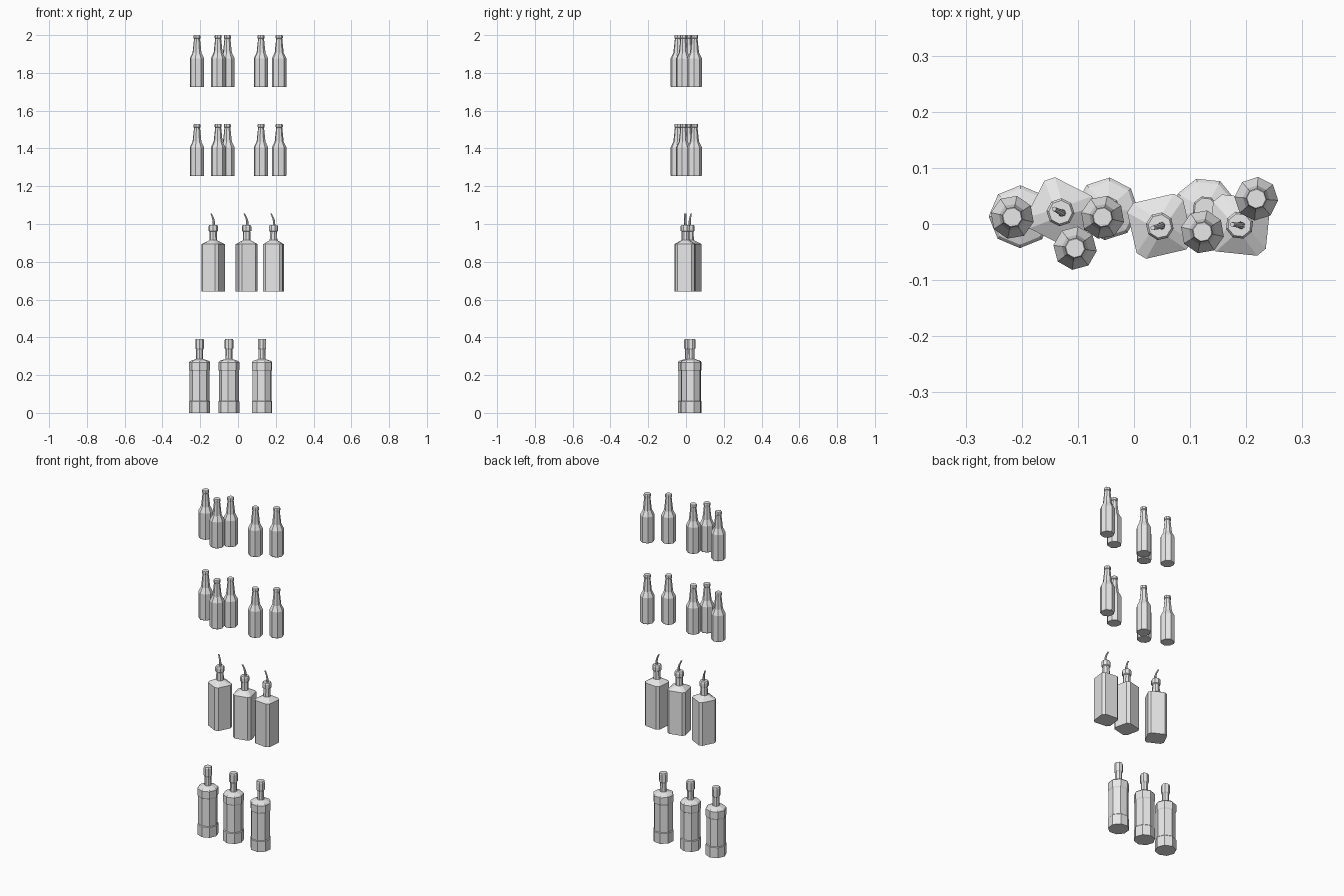
import bpy, bmesh
from math import sin, cos, pi, radians
from mathutils import Vector, Matrix

cube = bpy.data.objects.get("Cube")
if cube:
    bpy.data.objects.remove(cube, do_unlink=True)

grey = bpy.data.materials.new("plain grey")
grey.use_nodes = True
colour = (0.8, 0.8, 0.8, 1)
grey.diffuse_color = colour
grey.node_tree.nodes["Principled BSDF"].inputs["Base Color"].default_value = colour


def octagon(r, z):
    """Regular eight-sided ring."""
    return [Vector((r * cos(k * pi / 4 + pi / 8), r * sin(k * pi / 4 + pi / 8), z))
            for k in range(8)]


def cut_square(h, cut, z):
    """Square ring with cut corners, points in the same order as octagon."""
    ring = []
    for q in range(4):
        turn = Matrix.Rotation(q * pi / 2, 3, 'Z')
        ring += [turn @ Vector((h, h - cut, z)), turn @ Vector((h - cut, h, z))]
    return ring


def skin(bm, rings):
    """Join rings with faces and close both ends."""
    loops = [[bm.verts.new(p) for p in ring] for ring in rings]
    for low, high in zip(loops, loops[1:]):
        n = len(low)
        for k in range(n):
            m = (k + 1) % n
            bm.faces.new((low[k], low[m], high[m], high[k]))
    bm.faces.new(loops[0][::-1])
    bm.faces.new(loops[-1])


def make_mesh(name, parts):
    bm = bmesh.new()
    for rings in parts:
        skin(bm, rings)
    bmesh.ops.recalc_face_normals(bm, faces=bm.faces)
    mesh = bpy.data.meshes.new(name)
    bm.to_mesh(mesh)
    bm.free()
    mesh.materials.append(grey)
    return mesh


def place(mesh, name, x, y, z, turn):
    ob = bpy.data.objects.new(name, mesh)
    ob.location = (x, y, z)
    ob.rotation_euler.z = radians(turn)
    bpy.context.collection.objects.link(ob)


# Small long-necked bottle: body, shoulder, tapering neck, lip
small = make_mesh("small_bottle", [[octagon(r, z) for r, z in (
    (0.036, 0), (0.039, 0.005), (0.039, 0.153), (0.024, 0.183),
    (0.016, 0.258), (0.019, 0.26), (0.019, 0.272), (0.017, 0.276))]])

# Square bottle with cut corners, collar and bent pouring spout
body = [cut_square(0.051, 0.014, 0), cut_square(0.051, 0.014, 0.251)]
body += [octagon(r, z) for r, z in (
    (0.021, 0.272), (0.019, 0.318), (0.025, 0.322), (0.025, 0.345), (0.021, 0.352))]
spout = []
for x, z, r in ((0.003, 0.345, 0.007), (0.003, 0.372, 0.006),
                (-0.002, 0.39, 0.005), (-0.013, 0.413, 0.004)):
    spout.append([p + Vector((x, 0, 0)) for p in octagon(r, z)])
square = make_mesh("spout_bottle", [body, spout])

# Wide bottle: foot band, recessed middle, shoulder band, neck, stopper
wide = make_mesh("wide_bottle", [[octagon(r, z) for r, z in (
    (0.056, 0), (0.056, 0.06), (0.0525, 0.064), (0.0525, 0.222), (0.056, 0.228),
    (0.056, 0.268), (0.05, 0.275), (0.019, 0.285), (0.018, 0.335),
    (0.023, 0.342), (0.023, 0.385), (0.02, 0.392))]])

# Two upper rows share one layout
upper = ((-0.217, 0.012, 10), (-0.105, -0.043, 15), (-0.056, 0.012, 10),
         (0.122, -0.014, 10), (0.218, 0.045, 18))
for row, z in (("top", 1.724), ("upper", 1.253)):
    for k, (x, y, turn) in enumerate(upper):
        place(small, f"{row}_row_small_bottle_{k + 1}", x, y, z, turn)

for k, (x, y, turn) in enumerate(((-0.131, 0.021, -27), (0.046, -0.004, 13),
                                  (0.188, -0.002, -6))):
    place(square, f"spout_bottle_{k + 1}", x, y, 0.642, turn)

for k, (x, y, turn) in enumerate(((-0.203, 0.013, 22), (-0.048, 0.027, 18),
                                  (0.127, 0.027, -6))):
    place(wide, f"wide_bottle_{k + 1}", x, y, 0, turn)
